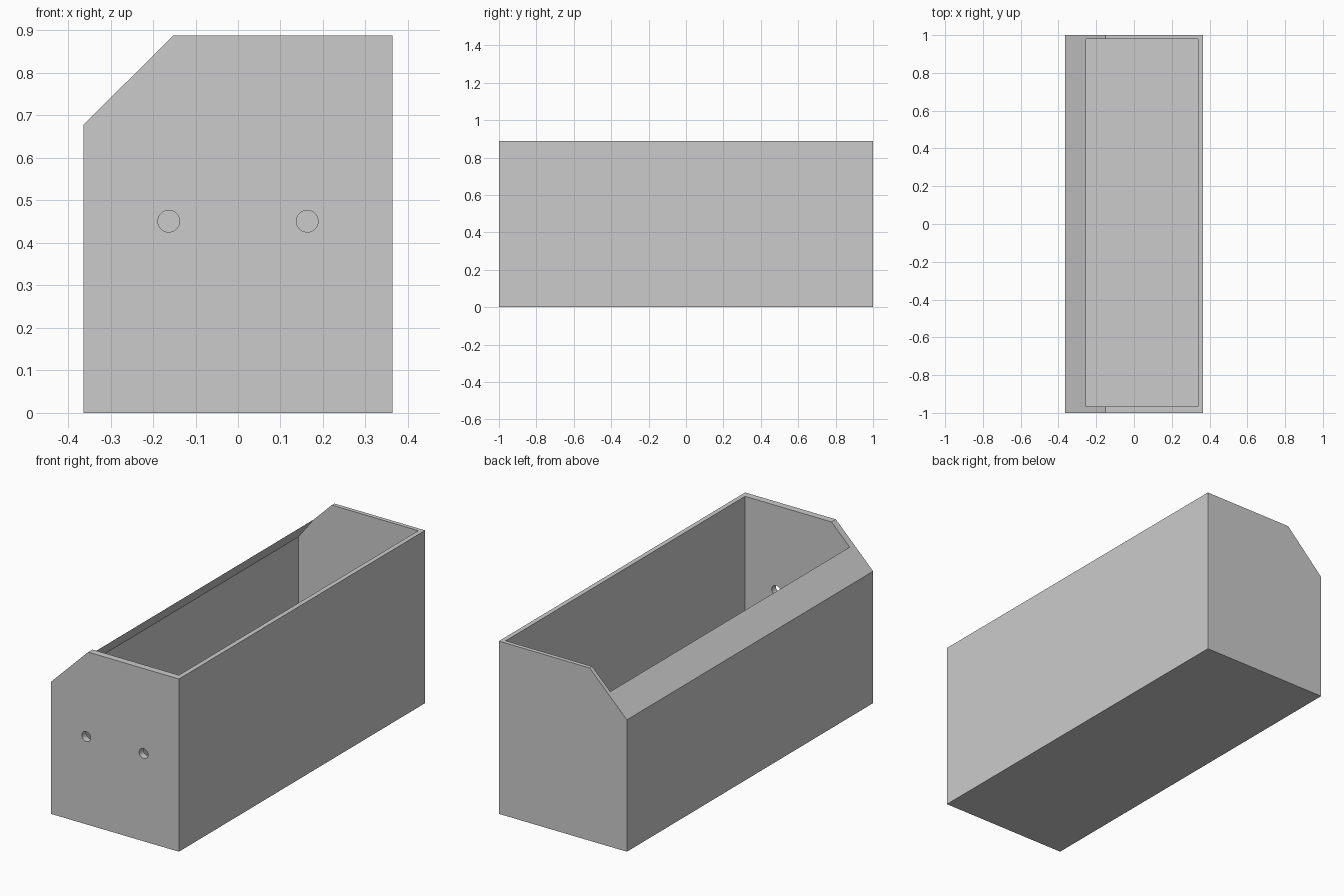
import bpy, bmesh, math
from mathutils import Matrix

if "Cube" in bpy.data.objects:
    bpy.data.objects.remove(bpy.data.objects["Cube"])

grey = bpy.data.materials.new("plain grey")
grey.diffuse_color = (0.6, 0.6, 0.6, 1)
grey.use_nodes = True
grey.node_tree.nodes["Principled BSDF"].inputs["Base Color"].default_value = grey.diffuse_color


def make_object(name, bm):
    bmesh.ops.recalc_face_normals(bm, faces=bm.faces)
    mesh = bpy.data.meshes.new(name)
    bm.to_mesh(mesh)
    bm.free()
    mesh.materials.append(grey)
    obj = bpy.data.objects.new(name, mesh)
    bpy.context.collection.objects.link(obj)
    return obj


def extrude_profile(name, profile, y0, y1):
    """Prism with an x-z cross-section running from y0 to y1."""
    bm = bmesh.new()
    face = bm.faces.new([bm.verts.new((x, y0, z)) for x, z in profile])
    ext = bmesh.ops.extrude_face_region(bm, geom=[face])
    verts = [v for v in ext["geom"] if isinstance(v, bmesh.types.BMVert)]
    bmesh.ops.translate(bm, verts=verts, vec=(0, y1 - y0, 0))
    return make_object(name, bm)


def cut(target, cutter):
    mod = target.modifiers.new("cut", 'BOOLEAN')
    mod.operation = 'DIFFERENCE'
    mod.solver = 'EXACT'
    mod.object = cutter
    bpy.context.view_layer.objects.active = target
    bpy.ops.object.modifier_apply(modifier=mod.name)
    bpy.data.objects.remove(cutter)


# Outer body with one chamfered long edge
W, H = 0.364, 0.888
box = extrude_profile("open_box", [(-W, 0), (W, 0), (W, H), (-0.152, H), (-W, 0.678)], -1, 1)

# Hollow, open at the top, leaving a sloping lip along the chamfer
cavity = extrude_profile("cavity_cutter", [
    (-0.342, 0.022), (0.34, 0.022), (0.34, 1.0), (-0.255, 1.0),
    (-0.255, 0.786), (-0.342, 0.674)], -0.965, 0.979)
cut(box, cavity)

# Two round holes through the front wall
for side in (-1, 1):
    bm = bmesh.new()
    bmesh.ops.create_cone(bm, cap_ends=True, segments=32, radius1=0.0255, radius2=0.0255, depth=0.15,
                          matrix=Matrix.Translation((side * 0.163, -0.98, 0.451))
                          @ Matrix.Rotation(math.pi / 2, 4, 'X'))
    cut(box, make_object("hole_cutter", bm))

# Smooth hole walls, crisp box edges
bpy.ops.object.select_all(action='DESELECT')
box.select_set(True)
bpy.context.view_layer.objects.active = box
bpy.ops.object.shade_smooth_by_angle(angle=math.radians(30))
